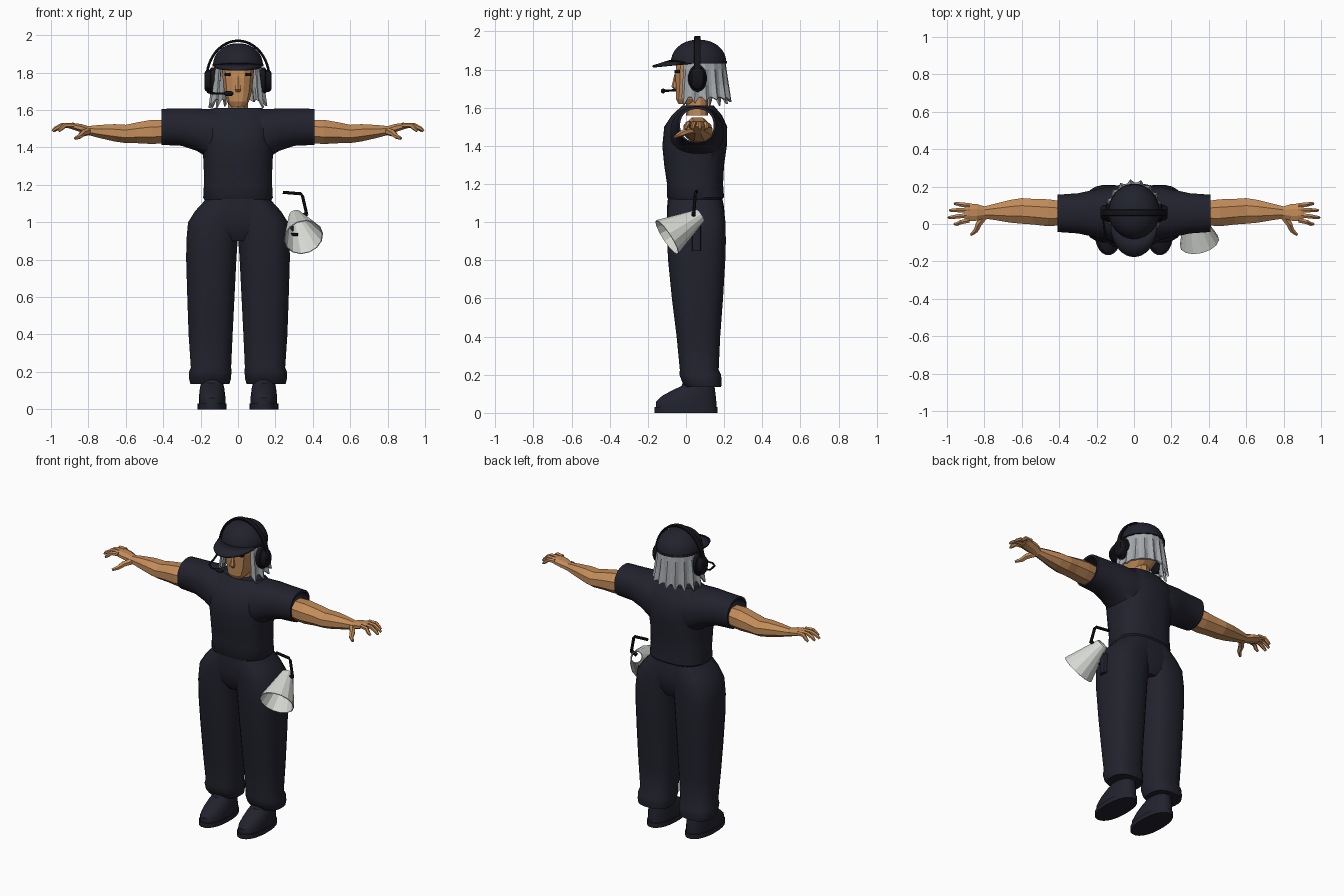
import bpy
import bmesh
from math import cos, sin, pi, copysign
from mathutils import Vector as V

if "Cube" in bpy.data.objects:
    bpy.data.objects.remove(bpy.data.objects["Cube"])


def material(name, *rgb):
    m = bpy.data.materials.new(name)
    m.use_nodes = True
    m.diffuse_color = (*rgb, 1)
    m.node_tree.nodes["Principled BSDF"].inputs["Base Color"].default_value = (*rgb, 1)
    return m


NAVY = material("navy cloth", .016, .016, .027)
BLACK = material("black plastic", .007, .007, .010)
SKIN = material("brown skin", .54, .26, .10)
HAIR = material("grey hair", .37, .39, .41)
WHITE = material("off white", .68, .70, .66)


def ring(c, u, v, n=20, p=1.0):
    """Superellipse around c with half axes u and v; p below 1 is boxier."""
    pts = []
    for i in range(n):
        a = 2 * pi * (i + .5) / n
        s, t = cos(a), sin(a)
        pts.append(V(c) + V(u) * copysign(abs(s) ** p, s) + V(v) * copysign(abs(t) ** p, t))
    return pts


def level(z, x0, x1, y0, y1, n=20, p=.8):
    """Horizontal ring filling a box."""
    return ring(((x0 + x1) / 2, (y0 + y1) / 2, z), ((x1 - x0) / 2, 0, 0), (0, (y1 - y0) / 2, 0), n, p)


def slice_x(x, y, z, ry, rz, n=20, p=1.0):
    """Upright ring facing x."""
    return ring((x, y, z), (0, ry, 0), (0, 0, rz), n, p)


def modify(o, kind, **settings):
    m = o.modifiers.new(kind.title(), kind)
    for k, val in settings.items():
        setattr(m, k, val)
    return m


def smooth_shade(o, angle=.7):
    bpy.ops.object.select_all(action='DESELECT')
    o.select_set(True)
    bpy.context.view_layer.objects.active = o
    bpy.ops.object.shade_smooth_by_angle(angle=angle)


def loft(name, rings, mat, smooth=True, mirror=False, caps=True, closed=True, thick=0):
    bm = bmesh.new()
    rows = [[bm.verts.new(p) for p in r] for r in rings]
    n = len(rows[0])
    for a, b in zip(rows, rows[1:]):
        for i in range(n if closed else n - 1):
            j = (i + 1) % n
            bm.faces.new((a[i], a[j], b[j], b[i]))
    if caps and closed:
        bm.faces.new(rows[0][::-1])
        bm.faces.new(rows[-1])
    bmesh.ops.recalc_face_normals(bm, faces=bm.faces)
    me = bpy.data.meshes.new(name)
    bm.to_mesh(me)
    bm.free()
    me.materials.append(mat)
    o = bpy.data.objects.new(name, me)
    bpy.context.collection.objects.link(o)
    if smooth:
        smooth_shade(o)
    if thick:
        modify(o, 'SOLIDIFY', thickness=thick, offset=0)
    if mirror:
        modify(o, 'MIRROR')
    return o


def limb(name, path, radii, mat, n=6, **kw):
    """Tapered tube along a path."""
    path = [V(p) for p in path]
    rings = []
    for i, c in enumerate(path):
        d = (path[min(i + 1, len(path) - 1)] - path[max(i - 1, 0)]).normalized()
        u = d.cross(V((0, 0, 1)) if abs(d.z) < .9 else V((0, 1, 0))).normalized()
        rings.append(ring(c, u * radii[i], d.cross(u) * radii[i], n))
    return loft(name, rings, mat, **kw)


# Shirt: trunk joined to a sleeve tube, then bored through so the sleeves are open
shirt = loft("shirt", [level(z, -w, w, a, b, 32) for z, w, a, b in (
    (1.11, .172, -.085, .18), (1.13, .187, -.1, .2), (1.2, .183, -.1, .195), (1.3, .184, -.115, .2),
    (1.4, .19, -.125, .215), (1.5, .19, -.115, .217), (1.56, .18, -.075, .19), (1.612, .13, -.02, .145))], NAVY)
sleeves = loft("sleeves", [slice_x(x * s, .057, z, ry, rz, 28, .9) for s, x, z, ry, rz in (
    (-1, .41, 1.51, .1, .097), (-1, .3, 1.508, .108, .1), (-1, .22, 1.495, .125, .114),
    (-1, .15, 1.47, .14, .135), (1, .15, 1.47, .14, .135), (1, .22, 1.495, .125, .114),
    (1, .3, 1.508, .108, .1), (1, .41, 1.51, .1, .097))], NAVY)
bore = loft("sleeve_bore", [slice_x(x, .057, 1.507, .088, .086, 28, .9) for x in (-.5, .5)], NAVY)
for helper, op in ((sleeves, 'UNION'), (bore, 'DIFFERENCE')):
    m = modify(shirt, 'BOOLEAN', operation=op, object=helper, solver='EXACT')
    helper.hide_render = True
    bpy.context.view_layer.objects.active = shirt
    bpy.ops.object.modifier_apply(modifier=m.name)
for helper in (sleeves, bore):
    bpy.data.objects.remove(helper)
smooth_shade(shirt)

# Trousers
loft("trouser_seat", [level(z, -w, w, a, b, 28) for z, w, a, b in (
    (.9, .09, -.06, .17), (.95, .2, -.09, .195), (1.02, .24, -.1, .205), (1.08, .205, -.1, .2),
    (1.13, .17, -.095, .19))], NAVY)
loft("trouser_leg", [level(z, *box, 24) for z, *box in (
    (.135, .045, .255, 0, .185), (.16, .038, .262, -.02, .187), (.2, .034, .262, -.035, .185),
    (.225, .036, .253, -.033, .172), (.4, .028, .265, -.05, .18), (.6, .018, .272, -.075, .195),
    (.8, .008, .278, -.095, .207), (.9, .001, .277, -.1, .21), (1, -.02, .268, -.1, .208),
    (1.06, -.06, .23, -.098, .2), (1.12, -.1, .175, -.09, .19))], NAVY, mirror=True)

# Shoes with a separate sole
loft("shoe", [level(z, *box, 24, .9) for z, *box in (
    (.03, .066, .21, -.16, .16), (.06, .066, .21, -.158, .16), (.09, .07, .207, -.125, .157),
    (.12, .074, .203, -.07, .153), (.14, .08, .197, -.025, .15), (.2, .088, .19, .0, .148))], NAVY, mirror=True)
loft("shoe_sole", [level(z, .06, .216, -.167, .166, 24, .9) for z in (0, .03)], NAVY, mirror=True)

# Arms and hands
loft("arm", [slice_x(x, y, z, ry, rz, 8) for x, y, z, ry, rz in (
    (.39, .058, 1.485, .07, .068), (.46, .06, 1.483, .078, .07), (.54, .066, 1.478, .074, .06),
    (.6, .07, 1.472, .074, .053), (.66, .068, 1.478, .066, .05), (.74, .065, 1.485, .048, .038),
    (.8, .062, 1.49, .035, .026), (.84, .062, 1.503, .048, .024), (.89, .062, 1.515, .052, .018),
    (.905, .062, 1.515, .046, .014))], SKIN, smooth=False, mirror=True)
for name, y, reach, spread in (("index", .02, .96, .0), ("middle", .047, .992, .035),
                               ("ring", .075, .985, .073), ("little", .1, .96, .108)):
    mid = (.89 + reach) / 2
    limb(name + "_finger", [(.88, y, 1.518), (mid, (y + spread) / 2, 1.518), (reach - .015, spread, 1.5),
                            (reach, spread, 1.487)], (.014, .013, .011, .007), SKIN, smooth=False, mirror=True)
limb("thumb", [(.8, .04, 1.485), (.83, .0, 1.475), (.845, -.035, 1.46), (.872, -.058, 1.448)],
     (.02, .018, .014, .008), SKIN, smooth=False, mirror=True)

# Head, neck and facial features
loft("neck", [level(z, -.055, .055, .0, .115, 10, 1) for z in (1.56, 1.7)], SKIN, smooth=False)
loft("head", [level(z, -w, w, a, b, 12, .7) for z, w, a, b in (
    (1.62, .04, -.04, .04), (1.645, .06, -.053, .08), (1.7, .076, -.055, .15), (1.77, .084, -.058, .18),
    (1.82, .088, -.055, .185), (1.87, .088, -.045, .18))], SKIN, smooth=False)
loft("nose", [level(z, -w, w, y, -.04, 6, 1) for z, w, y in (
    (1.695, .012, -.06), (1.71, .018, -.076), (1.78, .008, -.06))], SKIN, smooth=False)
loft("eye", [level(z, .04, .074, -.062, -.03, 8, .7) for z in (1.782, 1.798)], BLACK, smooth=False, mirror=True)

# Hair: ribbed curtain open at the face, with a pointed hem
rows = []
for r, z, jag in ((.115, 1.87, 0), (.122, 1.8, .004), (.13, 1.72, .008), (.14, 1.655, .012)):
    row = []
    for i in range(37):
        a = -.62 + (pi + 1.24) * i / 36
        tip = i % 3 == 1
        rad = r + (jag if tip else -jag / 2)
        drop = (.03 + .018 * sin(i * 2.3)) if tip and jag > .01 else 0
        row.append(V((rad * cos(a), .068 + (rad + .014) * sin(a), z - drop)))
    rows.append(row)
loft("hair", rows, HAIR, smooth=False, closed=False, thick=.012)

# Cap dome and visor
dome = []
for i in range(9):
    a = i / 8 * 1.5
    k = cos(a) ** .9
    dome.append(level(1.835 + .122 * sin(a), -.135 * k, .135 * k, .066 - .147 * k, .066 + .147 * k, 28, 1))
loft("cap", dome, NAVY)
loft("cap_band", [level(z, -.138, .138, -.084, .216, 28, 1) for z in (1.832, 1.845)], NAVY)
visor = []
for k in (0, .5, 1):
    row = []
    for i in range(19):
        a = pi * i / 18
        row.append(V((.122 * cos(a), .03 - .04 * k - (.11 + .055 * k) * sin(a),
                      1.832 + .014 * sin(a) - .03 * k * sin(a))))
    visor.append(row)
loft("visor", visor, NAVY, closed=False, thick=.012)

# Headset
loft("ear_cup", [slice_x(x, .06, 1.755, .05 * k, .072 * k, 20) for x, k in (
    (.11, .8), (.12, 1), (.145, 1), (.15, .85), (.17, .8), (.18, .6))], BLACK, mirror=True)
arc = [pi * i / 24 for i in range(25)]
loft("headband", [ring((.168 * cos(a), .06, 1.765 + .205 * sin(a)), (.007 * cos(a), 0, .007 * sin(a)),
                       (0, .017, 0), 10, .6) for a in arc], BLACK)
limb("mic_boom", [(-.165, .04, 1.72), (-.16, -.02, 1.695), (-.145, -.09, 1.69), (-.11, -.118, 1.688),
                  (-.05, -.12, 1.688)], [.006] * 5, BLACK)
limb("mic_tip", [(-.075, -.12, 1.688), (-.065, -.12, 1.688), (-.035, -.12, 1.688), (-.025, -.12, 1.688)],
     (.006, .013, .013, .006), BLACK, n=10)

# Megaphone at the hip, with its handle rod and holster
limb("megaphone_horn", [(.307, .075, 1.035), (.35, -.1, .92)], (.034, .105), WHITE, n=14,
     smooth=False, caps=False, thick=.005)
limb("megaphone_rod", [(.24, .055, 1.16), (.335, .05, 1.152), (.345, .048, 1.14), (.368, .04, 1.04)],
     [.009] * 4, BLACK, n=8)
limb("megaphone_grip", [(.37, .04, 1.045), (.33, .04, 1.03)], (.012, .012), BLACK, n=8)
loft("holster", [level(z, .255, .298, .03, .08, 12, .6) for z in (.85, .87, .98)], NAVY)
limb("megaphone_trigger", [(.26, .03, .935), (.318, .005, .935)], (.009, .009), BLACK, n=8)
